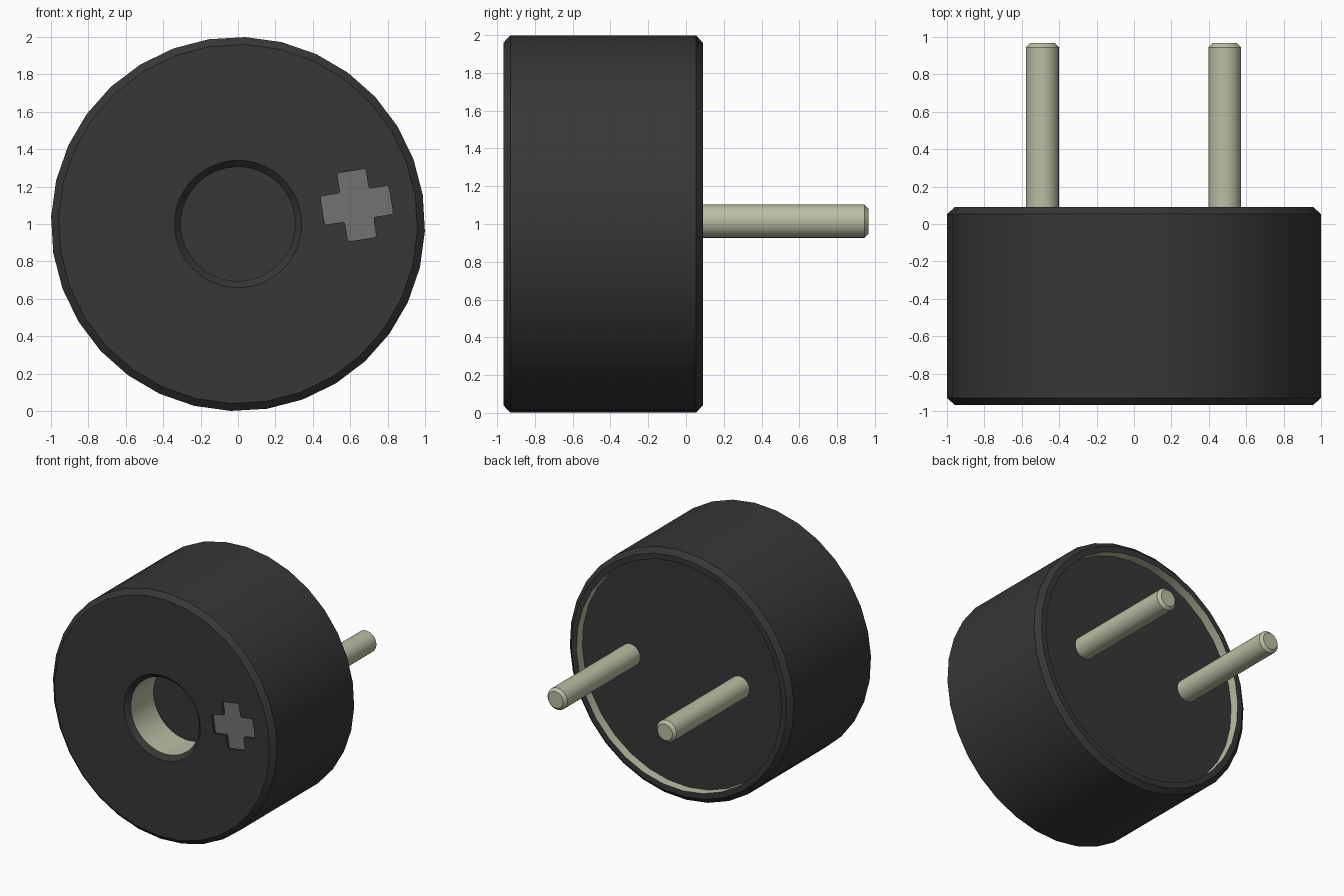
import bpy, bmesh, math
from mathutils import Matrix

cube = bpy.data.objects.get("Cube")
if cube:
    bpy.data.objects.remove(cube, do_unlink=True)

TURN = math.radians(9)      # the body is rolled slightly about its axis


def material(name, rgb, rough=0.5):
    m = bpy.data.materials.new(name)
    m.use_nodes = True
    m.diffuse_color = (*rgb, 1)
    bsdf = m.node_tree.nodes["Principled BSDF"]
    bsdf.inputs["Base Color"].default_value = (*rgb, 1)
    bsdf.inputs["Roughness"].default_value = rough
    return m


MATS = [material("black plastic", (0.038, 0.038, 0.038)),
        material("pale metal", (0.50, 0.51, 0.37)),
        material("grey paint", (0.17, 0.17, 0.17))]
BLACK, METAL, GREY = range(3)


def finish(name, bm):
    bmesh.ops.recalc_face_normals(bm, faces=bm.faces)
    mesh = bpy.data.meshes.new(name)
    bm.to_mesh(mesh)
    bm.free()
    for m in MATS:
        mesh.materials.append(m)
    ob = bpy.data.objects.new(name, mesh)
    bpy.context.collection.objects.link(ob)
    return ob


def lathe(name, profile, sides, colours, centre=(0, 0, 1), turn=0.0):
    """Revolve (radius, y) points about the y axis; one colour per segment, ends capped."""
    bm = bmesh.new()
    rings = []
    for r, y in profile:
        angles = [turn + 2 * math.pi * i / sides for i in range(sides)]
        rings.append([bm.verts.new((centre[0] + r * math.cos(a), centre[1] + y,
                                    centre[2] + r * math.sin(a))) for a in angles])
    for ring, c in ((rings[0], colours[0]), (rings[-1], colours[-1])):
        bm.faces.new(ring).material_index = c
    for a, b, c in zip(rings, rings[1:], colours[1:-1]):
        for i in range(sides):
            j = (i + 1) % sides
            bm.faces.new((a[i], a[j], b[j], b[i])).material_index = c
    return finish(name, bm)


def smooth(ob):
    bpy.ops.object.select_all(action='DESELECT')
    ob.select_set(True)
    bpy.context.view_layer.objects.active = ob
    bpy.ops.object.shade_smooth_by_angle(angle=math.radians(30))


def cut(ob, cutter):
    """Subtract the cutter, keeping its face colours, then remove it."""
    cutter.hide_render = True
    mod = ob.modifiers.new("cut", 'BOOLEAN')
    mod.operation, mod.solver, mod.object = 'DIFFERENCE', 'EXACT', cutter
    bpy.context.view_layer.objects.active = ob
    bpy.ops.object.modifier_apply(modifier=mod.name)
    bpy.data.objects.remove(cutter, do_unlink=True)


# Housing: chamfered drum with a shallow metal-walled recess at the back
housing = lathe("housing",
                [(0.96, -0.967), (1.0, -0.93), (1.0, 0.053), (0.96, 0.09),
                 (0.915, 0.09), (0.915, 0.015)],
                32, [BLACK, BLACK, BLACK, BLACK, BLACK, METAL, BLACK], turn=TURN)

# Sound hole: chamfered mouth, metal wall, black floor
cut(housing, lathe("sound_hole_cutter",
                   [(0.378, -1.007), (0.305, -0.93), (0.305, -0.64)],
                   64, [BLACK, BLACK, METAL, BLACK]))

# Plus-shaped polarity mark: shallow recess with a grey floor
L, W = 0.185, 0.077
outline = []
for k in range(4):
    c, s = round(math.cos(k * math.pi / 2)), round(math.sin(k * math.pi / 2))
    outline += [(x * c - z * s, x * s + z * c) for x, z in ((L, -W), (L, W), (W, W))]
bm = bmesh.new()
floor = bm.faces.new([bm.verts.new((x, -0.947, z)) for x, z in outline])
out = bmesh.ops.extrude_face_region(bm, geom=[floor], use_keep_orig=True)
top = [v for v in out["geom"] if isinstance(v, bmesh.types.BMVert)]
bmesh.ops.translate(bm, verts=top, vec=(0, -0.08, 0))
uprights = [e for e in bm.edges if abs(e.verts[0].co.y - e.verts[1].co.y) > 0.05]
bmesh.ops.bevel(bm, geom=uprights, offset=0.012, segments=2, profile=0.5, affect='EDGES')
for f in bm.faces:
    f.material_index = GREY if abs(f.calc_center_median().y + 0.947) < 0.001 else BLACK
bm.transform(Matrix.Translation((0, 0, 1)) @ Matrix.Rotation(-TURN, 4, 'Y')
             @ Matrix.Translation((0.643, 0, 0)))
cut(housing, finish("plus_cutter", bm))
smooth(housing)

# Two contact pins with chamfered tips
for name, x in (("left_pin", 0.485), ("right_pin", -0.49)):
    smooth(lathe(name, [(0.088, 0.0), (0.088, 0.945), (0.066, 0.967)], 32,
                 [METAL] * 4, centre=(x, 0, 1.015)))
